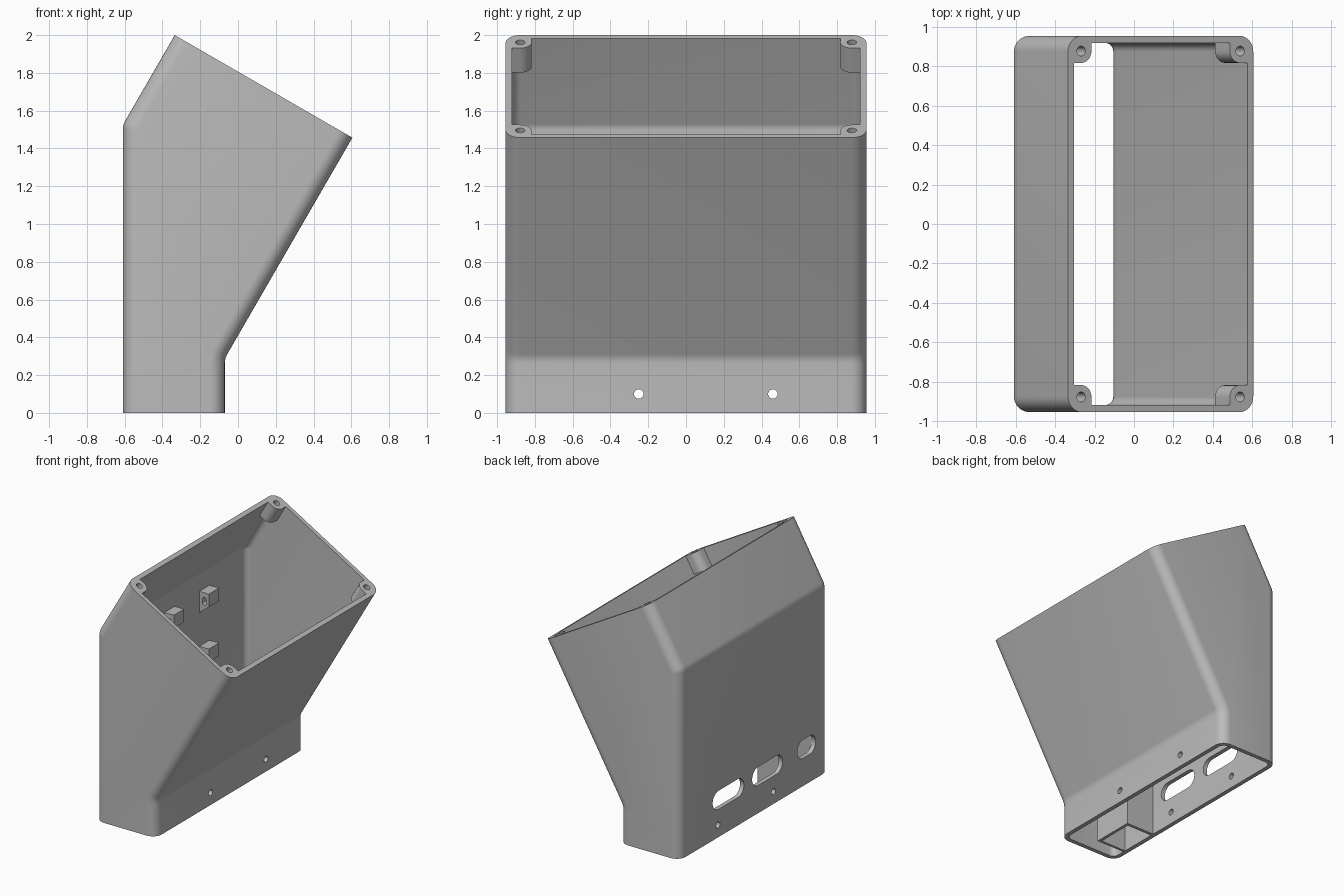
import bpy, bmesh, math
from mathutils import Vector as V

cube = bpy.data.objects.get("Cube")
if cube:
    bpy.data.objects.remove(cube, do_unlink=True)

grey = bpy.data.materials.new("plain_grey")
grey.use_nodes = True
grey.diffuse_color = (0.5, 0.5, 0.5, 1)
grey.node_tree.nodes["Principled BSDF"].inputs["Base Color"].default_value = (0.5, 0.5, 0.5, 1)

X, Y, Z = V((1, 0, 0)), V((0, 1, 0)), V((0, 0, 1))
LEAN = math.radians(30)
UP = V((math.sin(LEAN), 0, math.cos(LEAN)))       # axis of the tilted mouth
ACROSS = V((math.cos(LEAN), 0, -math.sin(LEAN)))  # across the tilted mouth
RIM = V((-0.335, 0, 2.0))
MOUTH, HALF, WALL, ROUND, BEND = 1.086, 0.955, 0.035, 0.08, 0.1


def loft(name, layers):
    """Closed solid through equal rings of points, capped at both ends."""
    bm = bmesh.new()
    rings = [[bm.verts.new(p) for p in ring] for ring in layers]
    n = len(rings[0])
    for a, b in zip(rings, rings[1:]):
        for i in range(n):
            j = (i + 1) % n
            bm.faces.new((a[i], a[j], b[j], b[i]))
    bm.faces.new(rings[0])
    bm.faces.new(rings[-1])
    bmesh.ops.recalc_face_normals(bm, faces=bm.faces)
    mesh = bpy.data.meshes.new(name)
    bm.to_mesh(mesh)
    bm.free()
    mesh.materials.append(grey)
    obj = bpy.data.objects.new(name, mesh)
    bpy.context.collection.objects.link(obj)
    return obj


def prism(name, profile, origin, u, v, depth):
    ring = [origin + u * a + v * b for a, b in profile]
    return loft(name, [ring, [p + depth for p in ring]])


def block(name, x0, x1, y0, y1, z0, z1):
    return prism(name, [(x0, y0), (x1, y0), (x1, y1), (x0, y1)], Z * z0, X, Y, Z * (z1 - z0))


def stadium(w, h, steps=16):
    """Slot outline with round ends; a circle when w equals h."""
    pts = []
    for side in (1, -1):
        for i in range(steps + 1):
            a = math.pi * (i / steps - 0.5)
            if w == h and i == steps:
                continue
            pts.append((side * ((w - h) / 2 + h / 2 * math.cos(a)), side * h / 2 * math.sin(a)))
    return pts


def cut(obj, cutter):
    cutter.hide_render = True
    mod = obj.modifiers.new("cut", "BOOLEAN")
    mod.operation, mod.solver, mod.object = "DIFFERENCE", "EXACT", cutter
    bpy.context.view_layer.objects.active = obj
    bpy.ops.object.modifier_apply(modifier=mod.name)
    bpy.data.objects.remove(cutter, do_unlink=True)


def smooth(obj):
    bpy.ops.object.select_all(action="DESELECT")
    obj.select_set(True)
    bpy.context.view_layer.objects.active = obj
    bpy.ops.object.shade_smooth_by_angle(angle=math.radians(30))


def outline(d, y, extra):
    """Side silhouette moved inward by d, with the two bends rounded."""
    miter = V((1, 0, -math.tan(LEAN / 2))) * BEND
    back = V((-0.61, 0, 1.524)) + miter
    front = V((-0.07, 0, 0.288)) + miter
    turn = [V((math.cos(LEAN * i / 6), 0, -math.sin(LEAN * i / 6))) for i in range(7)]
    pts = [V((-0.61 + d, 0, -extra))]
    pts += [back - n * (BEND - d) for n in turn]
    pts += [RIM + ACROSS * u + UP * extra for u in (d, MOUTH - d)]
    pts += [front - n * (BEND + d) for n in reversed(turn)]
    pts.append(V((-0.07 - d, 0, -extra)))
    return [p + Y * y for p in pts]


def rounded_body(name, inset, extra):
    r, half, layers = ROUND - inset, HALF - inset, []
    for side in (-1, 1):
        for i in range(9):
            a = math.pi / 2 * (i if side > 0 else 8 - i) / 8
            layers.append(outline(inset + r - r * math.cos(a), side * (half - r + r * math.sin(a)), extra))
    return loft(name, layers)


# Hollow housing, open at the bottom and at the tilted mouth
housing = rounded_body("housing", 0, 0)
cut(housing, rounded_body("cavity", WALL, 0.1))

# Connector slots in the tall wall
for y, w in ((0.33, 0.40), (-0.17, 0.39), (-0.67, 0.235)):
    cut(housing, prism("slot_cutter", stadium(w, 0.15), V((-0.7, y, 0.3)), Y, Z, X * 0.2))

# Small fixing holes through both lower walls
for y in (-0.25, 0.46):
    cut(housing, prism("hole_cutter", stadium(0.05, 0.05), V((-0.7, y, 0.1)), Y, Z, X * 0.8))
smooth(housing)

# Screw bosses in the mouth corners
centre, radius = 0.077, 0.06
corner = [(WALL, WALL), (centre + radius, WALL)]
for i in range(11):
    a = math.pi / 2 * i / 10
    corner.append((centre + radius * math.cos(a), centre + radius * math.sin(a)))
corner.append((WALL, centre + radius))
for u_name, u_side in (("back", 1), ("front", -1)):
    for y_name, y_side in (("right", 1), ("left", -1)):
        origin = RIM + ACROSS * (0 if u_side > 0 else MOUTH) - Y * HALF * y_side
        u, v = ACROSS * u_side, Y * y_side
        boss = prism("screw_boss_%s_%s" % (u_name, y_name), corner, origin, u, v, UP * -0.15)
        middle = origin + u * centre + v * centre + UP * 0.05
        cut(boss, prism("drill", stadium(0.05, 0.05), middle, u, v, UP * -0.17))
        smooth(boss)

# Pocket behind the short slot
pocket = block("socket_pocket", -0.59, -0.32, -0.81, -0.46, 0, 0.48)
cut(pocket, block("pocket_cutter", -0.7, -0.345, -0.79, -0.485, -0.1, 0.455))

# Wedge shaped mounting lugs inside the tall wall
for z in (0.75, 1.195):
    for y in (-0.12, 0.327):
        side = [(-0.585, 0), (-0.49, 0.075), (-0.49, 0.18), (-0.585, 0.18)]
        lug = prism("mounting_lug", side, V((0, y, z)), X, Z, Y * 0.13)
        cut(lug, prism("lug_slot", stadium(0.065, 0.035), V((-0.53, y - 0.05, z + 0.11)), Z, X, Y * 0.25))
